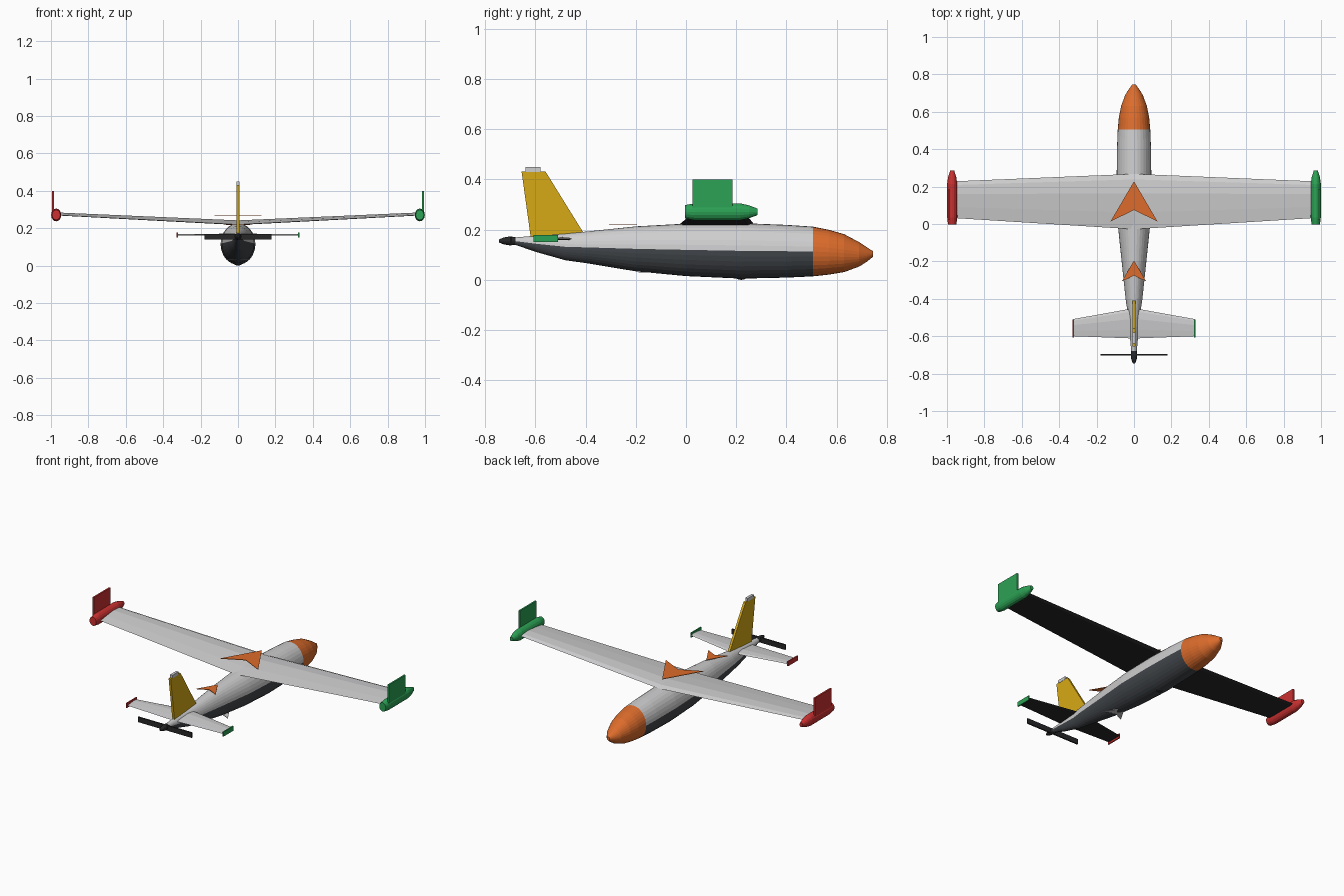
import bpy, bmesh, math

cube = bpy.data.objects.get("Cube")
if cube:
    bpy.data.objects.remove(cube, do_unlink=True)


def material(name, r, g, b):
    m = bpy.data.materials.new(name)
    m.use_nodes = True
    m.diffuse_color = (r, g, b, 1)
    m.node_tree.nodes["Principled BSDF"].inputs["Base Color"].default_value = (r, g, b, 1)
    return m


grey = material("light grey", 0.62, 0.62, 0.63)
charcoal = material("charcoal", 0.055, 0.062, 0.07)
black = material("black", 0.02, 0.02, 0.022)
orange = material("orange", 0.72, 0.15, 0.025)
red = material("red", 0.6, 0.03, 0.03)
green = material("green", 0.025, 0.36, 0.09)
gold = material("gold", 0.68, 0.40, 0.008)


def finish(name, bm, mats, rule=None):
    bmesh.ops.recalc_face_normals(bm, faces=bm.faces)
    for f in bm.faces:
        f.normal_update()
        if rule:
            f.material_index = rule(f)
    mesh = bpy.data.meshes.new(name)
    bm.to_mesh(mesh)
    bm.free()
    for m in mats:
        mesh.materials.append(m)
    ob = bpy.data.objects.new(name, mesh)
    bpy.context.collection.objects.link(ob)
    return ob


def loft(name, rings, mats, rule=None):
    """Skin a list of equally long point rings and cap both ends."""
    bm = bmesh.new()
    loops = [[bm.verts.new(p) for p in ring] for ring in rings]
    n = len(loops[0])
    for a, b in zip(loops, loops[1:]):
        for i in range(n):
            j = (i + 1) % n
            bm.faces.new((a[i], a[j], b[j], b[i]))
    bm.faces.new(loops[0])
    bm.faces.new(loops[-1])
    return finish(name, bm, mats, rule)


def oval(x, y, z, rx, rz, n):
    turn = [2 * math.pi * i / n for i in range(n)]
    return [(x + rx * math.cos(t), y, z + rz * math.sin(t)) for t in turn]


def box(name, x, y, z, mat):
    """Box from three (low, high) ranges."""
    rings = [[(x[0], v, z[0]), (x[1], v, z[0]), (x[1], v, z[1]), (x[0], v, z[1])] for v in y]
    return loft(name, rings, [mat])


# Fuselage stations: y, top, bottom, half width
stations = [(-0.69, 0.168, 0.143, 0.014), (-0.6, 0.176, 0.112, 0.022),
            (-0.48, 0.185, 0.078, 0.033), (-0.4, 0.192, 0.067, 0.045),
            (-0.2, 0.213, 0.034, 0.066), (0, 0.224, 0.015, 0.087),
            (0.22, 0.226, 0.005, 0.093), (0.4, 0.219, 0.009, 0.091),
            (0.505, 0.212, 0.014, 0.087), (0.57, 0.199, 0.021, 0.081),
            (0.63, 0.182, 0.031, 0.069), (0.69, 0.150, 0.053, 0.047),
            (0.72, 0.130, 0.072, 0.028), (0.745, 0.114, 0.092, 0.010)]


def hull_colour(f):
    c = f.calc_center_median()
    if c.y > 0.505:
        return 2
    return 1 if f.normal.z < 0 else 0


loft("fuselage", [oval(0, y, (t + b) / 2, w, (t - b) / 2, 32) for y, t, b, w in stations],
     [grey, charcoal, orange], hull_colour)

# Belly sensor
bm = bmesh.new()
bmesh.ops.create_uvsphere(bm, u_segments=16, v_segments=8, radius=0.035)
bmesh.ops.translate(bm, verts=bm.verts, vec=(0, 0.22, 0.035))
finish("belly_sensor", bm, [black])


# Lifting surfaces: light above, dark below
def airfoil(x, back, front, base, thick):
    shape = [(0, 0.1), (0.3, 0.6), (0.65, 1), (0.9, 0.8), (1, 0.35), (0.93, 0), (0.5, 0), (0.1, 0)]
    return [(x, back + (front - back) * u, base + thick * v) for u, v in shape]


def underside(f):
    return 1 if f.normal.z < -0.2 else 0


def surface(name, root, tip):
    loft(name, [airfoil(-tip[0], *tip[1:]), airfoil(*root), airfoil(*tip)], [grey, black], underside)


surface("wing", (0, -0.028, 0.268, 0.217, 0.025), (0.965, 0.032, 0.228, 0.268, 0.016))
surface("tailplane", (0, -0.612, -0.45, 0.159, 0.012), (0.323, -0.6, -0.508, 0.161, 0.008))

# Wing tip pods, tip fins and tail end plates
for side, mat, word in ((1, green, "left"), (-1, red, "right")):
    pod = [(-0.003, 0.022, 0.027), (0.035, 0.027, 0.034), (0.215, 0.027, 0.034),
           (0.25, 0.022, 0.026), (0.285, 0.011, 0.013)]
    loft(word + "_tip_pod", [oval(0.972 * side, y, 0.271, rx, rz, 16) for y, rx, rz in pod], [mat])
    xs = sorted((0.985 * side, 0.995 * side))
    box(word + "_tip_fin", xs, (0.025, 0.185), (0.27, 0.4), mat)
    xs = sorted((0.321 * side, 0.328 * side))
    box(word + "_tail_plate", xs, (-0.607, -0.51), (0.15, 0.178), mat)

# Upright tail fin and its cap
outline = [(-0.62, 0.15), (-0.41, 0.165), (-0.41, 0.19), (-0.56, 0.432), (-0.655, 0.432), (-0.62, 0.18)]
loft("tail_fin", [[(x, y, z) for y, z in outline] for x in (-0.007, 0.007)], [gold])
box("fin_cap", (-0.008, 0.008), (-0.64, -0.58), (0.43, 0.449), grey)

# Pusher propeller and spinner
cone = [(-0.745, 0.006), (-0.725, 0.014), (-0.7, 0.018), (-0.68, 0.015)]
loft("spinner", [oval(0, y, 0.155, r, r, 16) for y, r in cone], [black])
box("propeller", (-0.18, 0.18), (-0.702, -0.694), (0.139, 0.17), black)


# Arrow plates
def arrow(name, half, tip, back, notch, z, mat):
    pts = [(0, tip), (half, back), (0, notch), (-half, back)]
    loft(name, [[(x, y, h) for x, y in pts] for h in (z, z + 0.003)], [mat])


arrow("wing_arrow", 0.126, 0.228, 0.013, 0.075, 0.264, orange)
arrow("rear_arrow", 0.065, -0.195, -0.307, -0.275, 0.218, orange)
arrow("belly_arrow", 0.065, -0.08, -0.19, -0.16, 0.029, grey)
